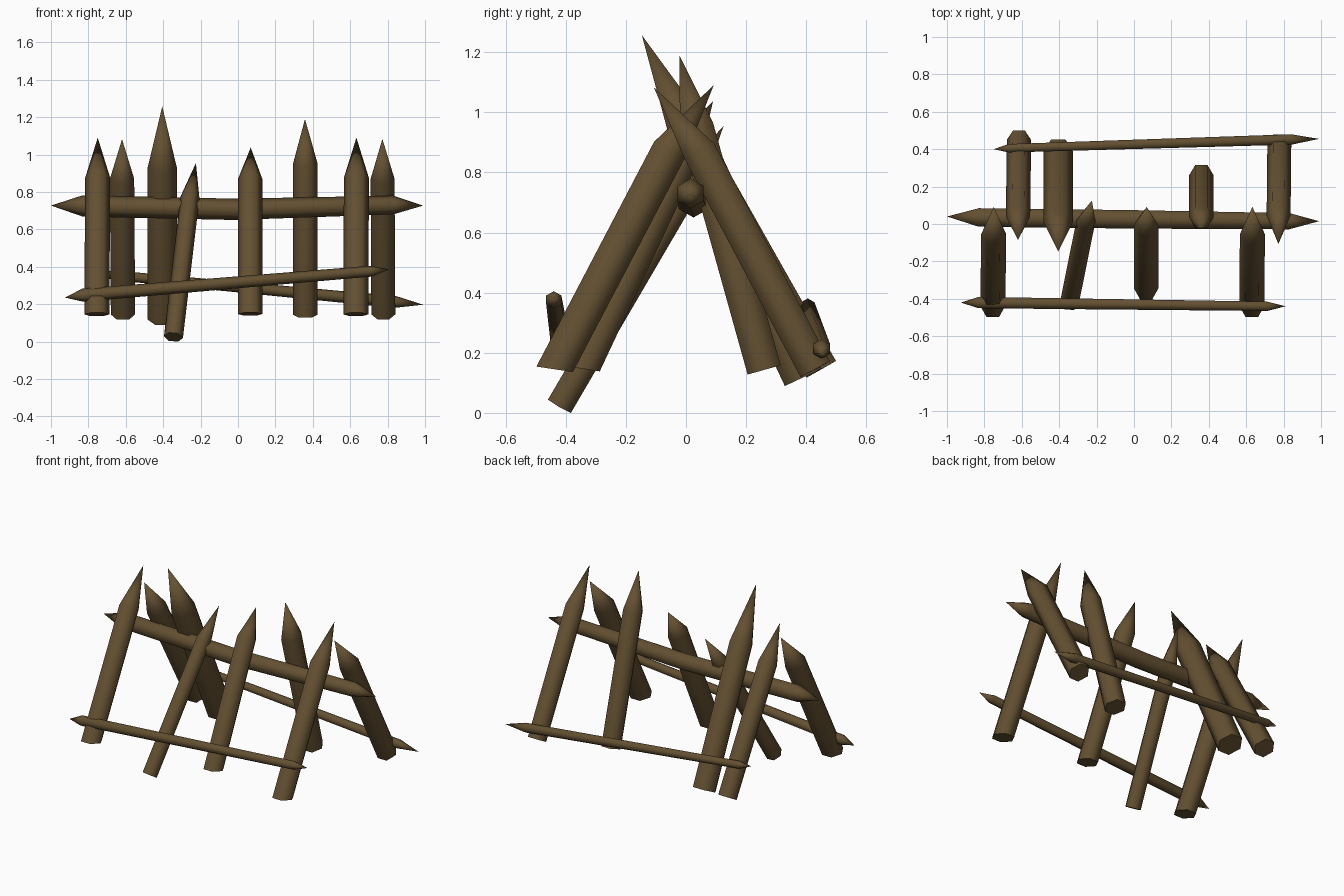
import bpy, bmesh
from mathutils import Vector

if "Cube" in bpy.data.objects:
    bpy.data.objects.remove(bpy.data.objects["Cube"])

wood = bpy.data.materials.new("dark_brown_wood")
wood.diffuse_color = (0.125, 0.08, 0.031, 1)
wood.use_nodes = True
wood.node_tree.nodes["Principled BSDF"].inputs["Base Color"].default_value = wood.diffuse_color
SIDES = 6


def pole(name, stations, ref, cut=None):
    """Six-sided log through (point, radius) stations; radius 0 makes a sharpened tip.
    cut = normal of the sawn bottom end (defaults to square with the log)."""
    from math import cos, sin, pi
    body = [Vector(p) for p, r in stations if r > 0]
    d = (body[-1] - body[0]).normalized()
    u = (Vector(ref) - d * d.dot(Vector(ref))).normalized()
    v = d.cross(u)
    bm = bmesh.new()
    rings = []
    for n, (p, r) in enumerate(stations):
        c = Vector(p)
        if r == 0:
            rings.append([bm.verts.new(c)])
            continue
        ring = []
        for k in range(SIDES):
            a = 2 * pi * k / SIDES
            off = (u * cos(a) + v * sin(a)) * r
            if n == 0 and cut:                      # slide along the log onto the cut plane
                q = Vector(cut)
                off -= d * (off.dot(q) / d.dot(q))
            ring.append(bm.verts.new(c + off))
        rings.append(ring)
    for a, b in zip(rings, rings[1:]):
        for k in range(SIDES):
            j = (k + 1) % SIDES
            if len(a) == 1:
                f = (a[0], b[j], b[k])
            elif len(b) == 1:
                f = (a[k], a[j], b[0])
            else:
                f = (a[k], a[j], b[j], b[k])
            bm.faces.new(f).smooth = True
    if len(rings[0]) > 1:                           # flat sawn end with a crisp rim
        cap = bm.faces.new(rings[0][::-1])
        for e in cap.edges:
            e.smooth = False
    bmesh.ops.recalc_face_normals(bm, faces=bm.faces)
    me = bpy.data.meshes.new(name)
    bm.to_mesh(me)
    bm.free()
    me.materials.append(wood)
    ob = bpy.data.objects.new(name, me)
    bpy.context.collection.objects.link(ob)


# Sharpened stakes: base, shoulder, tip, radius, bottom cut normal
FLAT = (0, 0.15, 1)
stakes = {
    "front_stake_1": ((-.755, -.437, .145), (-.75, -.055, .875), (-.75, .092, 1.09), .067, FLAT),
    "front_stake_2": ((-.345, -.42, .024), (-.257, .016, .77), (-.225, .125, .955), .051, None),
    "front_stake_3": ((.065, -.345, .147), (.065, -.005, .87), (.068, .09, 1.037), .065, FLAT),
    "front_stake_4": ((.63, -.437, .145), (.633, -.055, .875), (.633, .092, 1.09), .067, FLAT),
    "back_stake_1": ((-.615, .45, .145), (-.62, .04, .87), (-.62, -.085, 1.082), .065, None),
    "back_stake_2": ((-.405, .39, .118), (-.405, .01, .93), (-.405, -.147, 1.257), .078, None),
    "back_stake_3": ((.36, .26, .143), (.36, .035, .95), (.358, -.022, 1.19), .066, None),
    "back_stake_4": ((.777, .43, .145), (.773, .045, .87), (.772, -.107, 1.083), .064, None),
}
for name, (base, shoulder, tip, r, cut) in stakes.items():
    pole(name, [(base, r), (shoulder, r), (tip, 0)], (1, 0, 0), cut)

# Ridge beam, slightly sagging, sharpened at both ends
pole("ridge_beam", [((-1, .04, .727), 0), ((-.83, .035, .725), .057), ((-.02, .025, .707), .057),
                    ((.83, .015, .73), .05), ((.99, .015, .727), 0)], (0, 0, 1))

# Low side rails, sharpened at both ends
pole("front_rail", [((-.925, -.42, .235), 0), ((-.83, -.42, .248), .035),
                    ((.71, -.44, .376), .029), ((.81, -.44, .385), 0)], (0, 0, 1))
pole("back_rail", [((-.75, .40, .365), 0), ((-.67, .405, .355), .026),
                   ((.84, .452, .212), .032), ((.99, .455, .197), 0)], (0, 0, 1))
